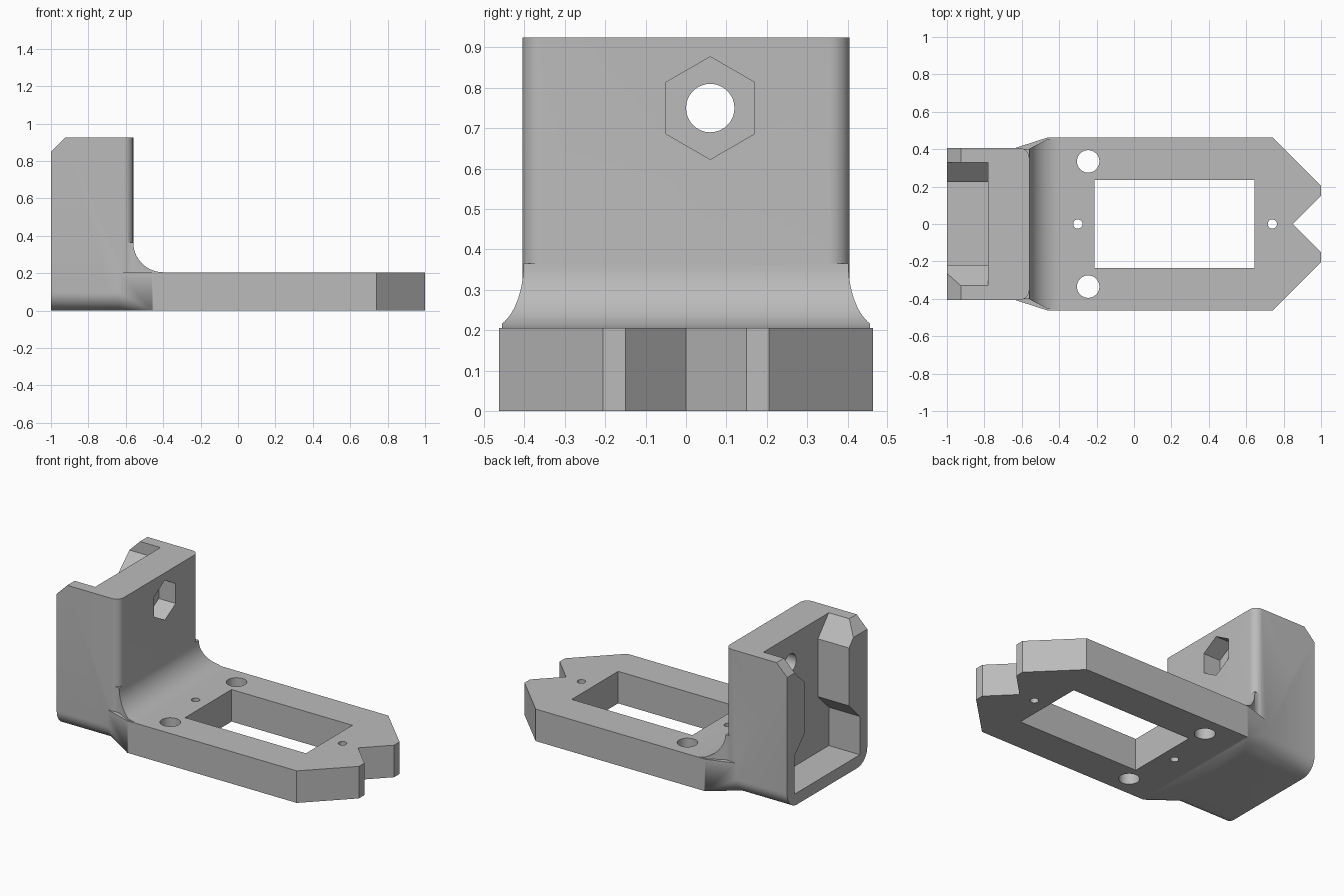
import bpy, bmesh
from math import sin, cos, pi, radians
from mathutils import Vector

if "Cube" in bpy.data.objects:
    bpy.data.objects.remove(bpy.data.objects["Cube"])

grey = bpy.data.materials.new("plain_grey")
grey.use_nodes = True
colour = (0.5, 0.5, 0.5, 1)
grey.diffuse_color = colour
grey.node_tree.nodes["Principled BSDF"].inputs["Base Color"].default_value = colour


def place(axis, a, b, d):
    """Put a 2D point (a, b) at depth d along the given axis."""
    return {"x": (d, a, b), "y": (a, d, b), "z": (a, b, d)}[axis]


def link(name, bm):
    bmesh.ops.recalc_face_normals(bm, faces=bm.faces)
    mesh = bpy.data.meshes.new(name)
    bm.to_mesh(mesh)
    bm.free()
    mesh.materials.append(grey)
    obj = bpy.data.objects.new(name, mesh)
    bpy.context.collection.objects.link(obj)
    return obj


def prism(name, points, axis, lo, hi):
    bm = bmesh.new()
    base = bm.faces.new([bm.verts.new(place(axis, a, b, lo)) for a, b in points])
    moved = bmesh.ops.extrude_face_region(bm, geom=[base], use_keep_orig=True)
    shift = Vector(place(axis, 0, 0, hi - lo))
    bmesh.ops.translate(bm, vec=shift,
                        verts=[v for v in moved["geom"] if isinstance(v, bmesh.types.BMVert)])
    return link(name, bm)


def combine(target, other, operation):
    """Apply a boolean and remove the helper."""
    mod = target.modifiers.new(operation, "BOOLEAN")
    mod.operation, mod.solver, mod.object = operation, "EXACT", other
    bpy.ops.object.select_all(action="DESELECT")
    bpy.context.view_layer.objects.active = target
    target.select_set(True)
    bpy.ops.object.modifier_apply(modifier=mod.name)
    bpy.data.objects.remove(other)


def arc(cx, cy, r, start, end, n=10):
    angles = [radians(start + (end - start) * i / n) for i in range(n + 1)]
    return [(cx + r * cos(a), cy + r * sin(a)) for a in angles]


def circle(cx, cy, r, n=32, turn=0):
    return arc(cx, cy, r, turn, turn + 360, n)[:-1]


def mirrored(points):
    """Outline from its +y half."""
    return points + [(x, -y) for x, y in reversed(points) if y]


# Upright block: side, end and plan outlines intersected
W, TOP, H = 0.405, 0.925, 0.205
upright = prism("upright", [(-1, 0), (-0.56, 0), (-0.56, TOP), (-0.925, TOP), (-1, 0.85)],
                "y", -0.5, 0.5)
round_base = arc(-0.305, 0.1, 0.1, 180, 270) + arc(0.305, 0.1, 0.1, 270, 360)
combine(upright, prism("end_outline", round_base + [(W, 1), (-W, 1)], "x", -1.1, 0), "INTERSECT")
plan = mirrored([(-1.1, W)] + arc(-0.61, 0.355, 0.05, 90, 0))
combine(upright, prism("plan_outline", plan, "z", -0.1, 1.1), "INTERSECT")

# Rear pocket with a retaining lug on each side
pocket = [(-0.33, 0.075), (0.33, 0.075), (0.33, 0.32), (0.225, 0.43), (0.225, 0.75),
          (0.33, 0.85), (0.33, 1), (-0.33, 1), (-0.33, TOP), (-0.22, 0.8),
          (-0.22, 0.43), (-0.33, 0.32)]
combine(upright, prism("pocket", pocket, "x", -1.1, -0.78), "DIFFERENCE")

# Bolt hole and hexagonal nut recess
combine(upright, prism("bolt_hole", circle(0.06, 0.75, 0.06), "x", -0.9, -0.4), "DIFFERENCE")
combine(upright, prism("nut_recess", circle(0.06, 0.75, 0.127, 6, 30), "x", -0.68, -0.4),
        "DIFFERENCE")

# Base plate with notched tip
outline = mirrored([(-0.46, 0.463), (0.74, 0.463), (1, 0.205), (1, 0.15), (0.85, 0)])
plate = prism("base_plate", outline, "z", 0, H)

# Neck blending the rounded upright into the plate
bm = bmesh.new()
section = [(-0.64, y, z) for y, z in round_base + [(W, H), (-W, H)]]
section += [(x, s * y, z) for x, y in ((-0.46, 0.463), (-0.45, 0.463)) for s in (-1, 1) for z in (0, H)]
for p in section:
    bm.verts.new(p)
hull = bmesh.ops.convex_hull(bm, input=bm.verts)
bmesh.ops.delete(bm, geom=[v for v in hull["geom_interior"] if isinstance(v, bmesh.types.BMVert)],
                 context="VERTS")
neck = link("neck", bm)

# Concave fillet between plate and upright
curve = arc(-0.4, H + 0.16, 0.16, 180, 270, 14)
fillet = prism("fillet", [(-0.68, 0.1), (-0.68, H + 0.16)] + curve + [(-0.4, 0.1)], "y", -0.5, 0.5)
flare = mirrored([(-0.7, 0.36), (-0.61, 0.4), (-0.56, 0.402), (-0.46, 0.455), (-0.38, 0.455)])
combine(fillet, prism("flare", flare, "z", 0, 1), "INTERSECT")

combine(plate, neck, "UNION")
combine(plate, fillet, "UNION")

# Window and screw holes through the plate
window = mirrored([(-0.21, 0.235), (0.645, 0.235)])
cuts = [window, circle(-0.245, 0.335, 0.06), circle(-0.245, -0.335, 0.06),
        circle(-0.3, 0, 0.025, 20), circle(0.74, 0, 0.025, 20)]
for points in cuts:
    combine(plate, prism("plate_cut", points, "z", -0.1, 0.5), "DIFFERENCE")

# One solid bracket, smooth only on its curves
combine(upright, plate, "UNION")
upright.name = "mounting_bracket"
bpy.ops.object.shade_smooth_by_angle(angle=radians(28))
